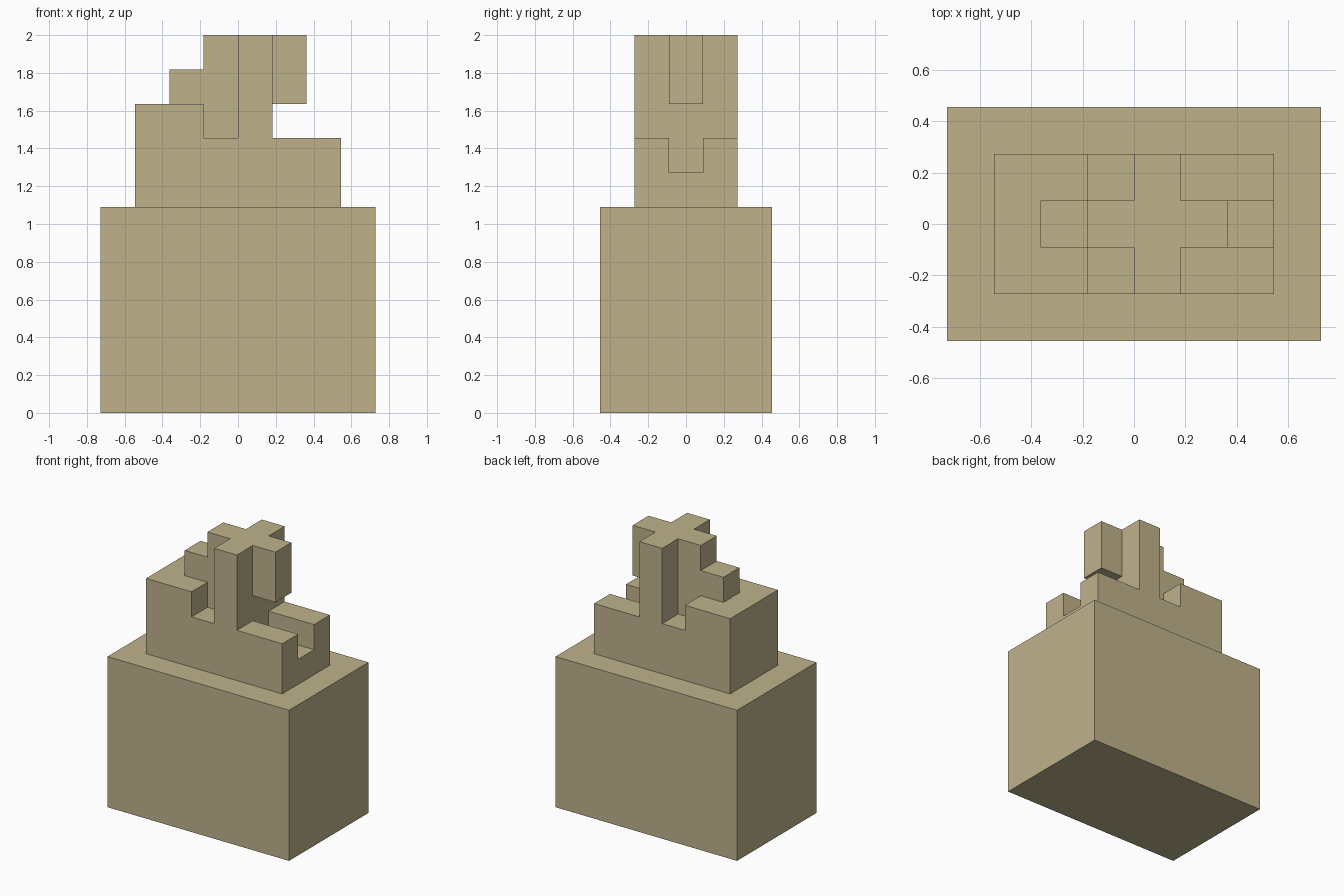
import bpy
import bmesh

cube = bpy.data.objects.get("Cube")
if cube:
    bpy.data.objects.remove(cube, do_unlink=True)

U = 2 / 11  # block size; every part sits on this grid

stone = bpy.data.materials.new("sandstone")
stone.use_nodes = True
colour = (0.52, 0.445, 0.26, 1)
stone.diffuse_color = colour
stone.node_tree.nodes["Principled BSDF"].inputs["Base Color"].default_value = colour


def slab(name, profile, half_depth):
    """Extrude a front profile (x, z in blocks) evenly to both sides of y = 0."""
    bm = bmesh.new()
    face = bm.faces.new([bm.verts.new((x * U, -half_depth * U, z * U)) for x, z in profile])
    grown = bmesh.ops.extrude_face_region(bm, geom=[face])["geom"]
    verts = [v for v in grown if isinstance(v, bmesh.types.BMVert)]
    bmesh.ops.translate(bm, verts=verts, vec=(0, 2 * half_depth * U, 0))
    bmesh.ops.recalc_face_normals(bm, faces=bm.faces)
    mesh = bpy.data.meshes.new(name)
    bm.to_mesh(mesh)
    bm.free()
    mesh.materials.append(stone)
    obj = bpy.data.objects.new(name, mesh)
    bpy.context.collection.objects.link(obj)
    return obj


def rect(x0, x1, z0, z1):
    return [(x0, z0), (x1, z0), (x1, z1), (x0, z1)]


def combine(target, helper, operation):
    """Apply a boolean and discard the helper object."""
    helper.hide_render = True
    mod = target.modifiers.new(operation.title(), "BOOLEAN")
    mod.operation = operation
    mod.solver = "EXACT"
    mod.object = helper
    bpy.context.view_layer.objects.active = target
    bpy.ops.object.modifier_apply(modifier=mod.name)
    bpy.data.objects.remove(helper, do_unlink=True)


# Large plinth
slab("base_block", rect(-4, 4, 0, 6), 2.5)

# Stepped body with the full-depth upright post
body = slab("stepped_body", [(-3, 6), (3, 6), (3, 8), (1, 8), (1, 11),
                             (0, 11), (0, 8), (-1, 8), (-1, 9), (-3, 9)], 1.5)

# Channel running out through the low end
combine(body, slab("channel_cutter", rect(1, 4, 7, 8.5), 0.5), "DIFFERENCE")

# Narrow spine: rear steps, post core and overhanging arm
spine = slab("spine", [(-2, 8), (1, 8), (1, 9), (2, 9), (2, 11),
                       (-1, 11), (-1, 10), (-2, 10)], 0.5)
combine(body, spine, "UNION")

# Merge coplanar faces
bm = bmesh.new()
bm.from_mesh(body.data)
bmesh.ops.remove_doubles(bm, verts=bm.verts, dist=0.0001)
bmesh.ops.dissolve_limit(bm, angle_limit=0.01, verts=bm.verts, edges=bm.edges)
bm.to_mesh(body.data)
bm.free()
